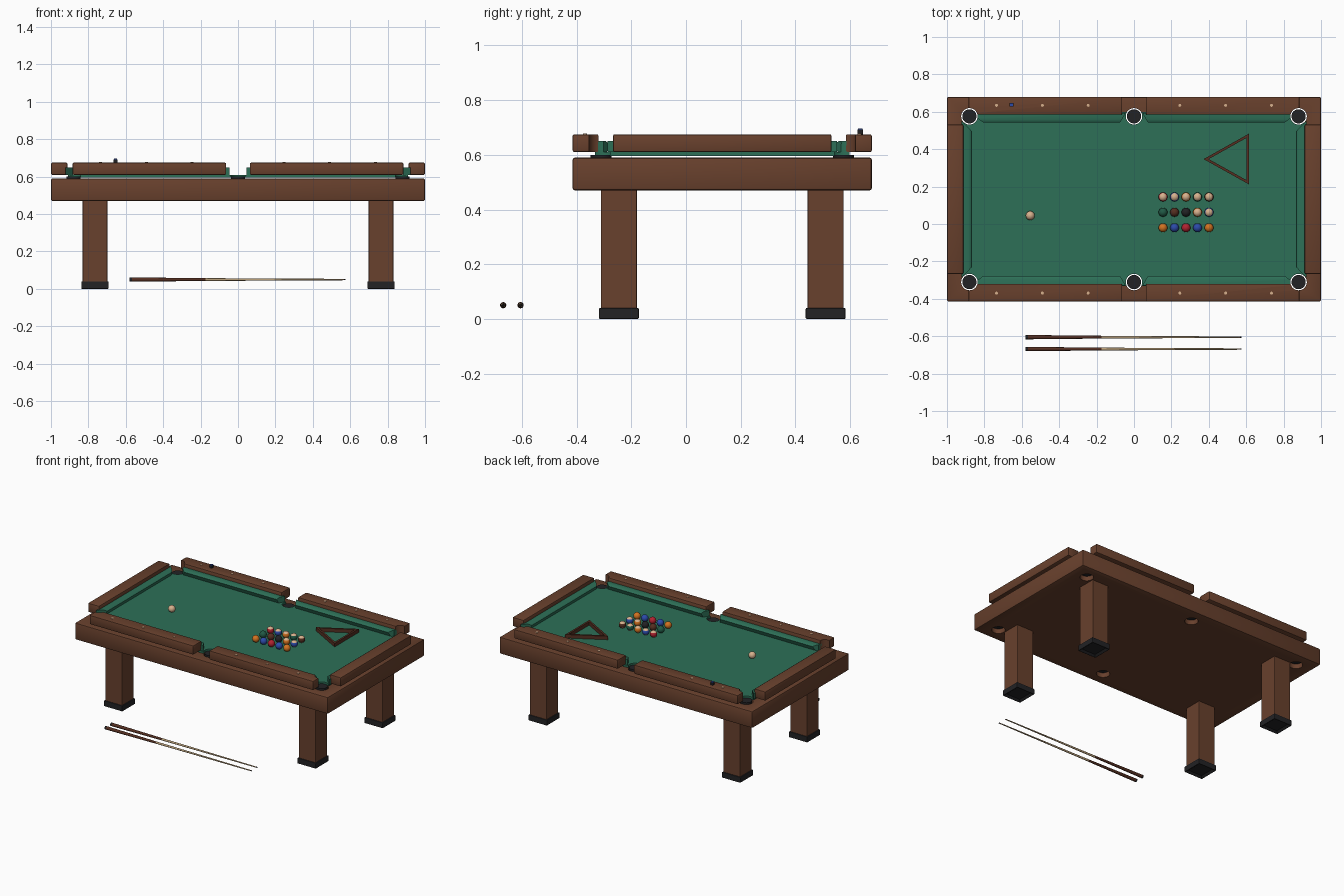
import bpy, bmesh, math
from mathutils import Vector, Matrix

if "Cube" in bpy.data.objects:
    bpy.data.objects.remove(bpy.data.objects["Cube"])


def material(name, r, g, b):
    m = bpy.data.materials.new(name)
    m.use_nodes = True
    m.diffuse_color = (r, g, b, 1)
    m.node_tree.nodes["Principled BSDF"].inputs["Base Color"].default_value = (r, g, b, 1)
    return m


WOOD = material("walnut wood", 0.14, 0.052, 0.026)
CLOTH = material("green cloth", 0.026, 0.16, 0.095)
BLACK = material("black", 0.016, 0.016, 0.018)
IVORY = material("ivory", 0.68, 0.44, 0.27)
ORANGE = material("orange", 0.65, 0.17, 0.015)
BLUE = material("blue", 0.025, 0.07, 0.4)
RED = material("red", 0.45, 0.016, 0.03)
GREEN = material("dark green", 0.015, 0.1, 0.06)
BROWN = material("dark brown", 0.09, 0.028, 0.015)
MAPLE = material("maple", 0.5, 0.36, 0.2)

CY = 0.1325          # table centre in y
BED_TOP = 0.61


def finish(name, bm, *mats):
    mesh = bpy.data.meshes.new(name)
    bmesh.ops.recalc_face_normals(bm, faces=bm.faces)
    bm.to_mesh(mesh)
    bm.free()
    for m in mats:
        mesh.materials.append(m)
    ob = bpy.data.objects.new(name, mesh)
    bpy.context.scene.collection.objects.link(ob)
    return ob


def activate(ob):
    bpy.ops.object.select_all(action='DESELECT')
    ob.select_set(True)
    bpy.context.view_layer.objects.active = ob


def smooth(ob):
    activate(ob)
    bpy.ops.object.shade_smooth_by_angle(angle=math.radians(40))
    return ob


def box(name, lo, hi, mat, bevel=0):
    bm = bmesh.new()
    lo, hi = Vector(lo), Vector(hi)
    size = Matrix.Diagonal((*(hi - lo), 1))
    bmesh.ops.create_cube(bm, size=1, matrix=Matrix.Translation((lo + hi) / 2) @ size)
    if bevel:
        bmesh.ops.bevel(bm, geom=bm.edges[:], offset=bevel, segments=2,
                        profile=0.5, affect='EDGES')
    return finish(name, bm, mat)


def add_cylinder(bm, x, y, z0, z1, radius, sides=32):
    bmesh.ops.create_cone(bm, cap_ends=True, segments=sides, radius1=radius, radius2=radius,
                          depth=z1 - z0, matrix=Matrix.Translation((x, y, (z0 + z1) / 2)))


# Cabinet, slate bed and rails
table = [
    box("cabinet", (-1, CY - 0.5475, 0.47), (1, CY + 0.5475, 0.59), WOOD, 0.009),
    box("cloth_bed", (-0.91, CY - 0.465, 0.595), (0.91, CY + 0.465, BED_TOP), CLOTH),
]
for side, sx in (("left", 1), ("right", -1)):
    x0, x1 = sorted((sx * 0.912, sx))
    table.append(box(side + "_end_rail", (x0, CY - 0.4, BED_TOP), (x1, CY + 0.4, 0.675), WOOD, 0.007))
    for end, sy in (("front", -1), ("back", 1)):
        x0, x1 = sorted((sx * 0.063, sx * 0.885))
        y0, y1 = sorted((CY + sy * 0.452, CY + sy * 0.5475))
        table.append(box(f"{end}_{side}_rail", (x0, y0, BED_TOP), (x1, y1, 0.675), WOOD, 0.007))

# Cushions: profile of (distance inward from rail, height, end taper 0..1)
PROFILE = [(-0.01, BED_TOP, 0), (-0.01, 0.65, 0), (0.026, 0.65, 0.65),
           (0.042, 0.638, 1), (0.03, BED_TOP, 0.75)]


def cushion(name, a0, a1, taper0, taper1, place):
    bm = bmesh.new()
    rings = [[bm.verts.new(place(a0 + taper0 * t, d, z)) for d, z, t in PROFILE],
             [bm.verts.new(place(a1 - taper1 * t, d, z)) for d, z, t in PROFILE]]
    n = len(PROFILE)
    for i in range(n):
        j = (i + 1) % n
        bm.faces.new((rings[0][i], rings[0][j], rings[1][j], rings[1][i]))
    bm.faces.new(rings[0])
    bm.faces.new(rings[1])
    return finish(name, bm, CLOTH)


for side, sx in (("left", 1), ("right", -1)):
    table.append(cushion(side + "_end_cushion", CY - 0.42, CY + 0.42, 0.055, 0.055,
                         lambda a, d, z: (sx * (0.912 - d), a, z)))
    for end, sy in (("front", -1), ("back", 1)):
        table.append(cushion(f"{end}_{side}_cushion", 0.045, 0.87, 0.03, 0.065,
                             lambda a, d, z: (sx * a, CY + sy * (0.452 - d), z)))

# Pocket holes cut through the table, with dark cups inside
POCKETS = [(x, CY + s * 0.443) for x in (-0.88, 0, 0.88) for s in (-1, 1)]
bm = bmesh.new()
for x, y in POCKETS:
    add_cylinder(bm, x, y, 0.4, 0.8, 0.044)
cutter = finish("pocket_cutter", bm, WOOD)
cutter.hide_render = True
for ob in table:
    mod = ob.modifiers.new("pockets", 'BOOLEAN')
    mod.operation = 'DIFFERENCE'
    mod.solver = 'EXACT'
    mod.object = cutter
    activate(ob)
    bpy.ops.object.modifier_apply(modifier=mod.name)
    smooth(ob)
bpy.data.objects.remove(cutter)
bm = bmesh.new()
for x, y in POCKETS:
    add_cylinder(bm, x, y, 0.5, 0.6, 0.038)
smooth(finish("pocket_cups", bm, BLACK))

# Legs with recessed black feet
for side, sx in (("left", 1), ("right", -1)):
    for end, sy in (("front", -1), ("back", 1)):
        x, y = sx * 0.765, CY + sy * 0.378
        box(f"{end}_{side}_leg", (x - 0.066, y - 0.066, 0.035), (x + 0.066, y + 0.066, 0.475), WOOD, 0.004)
        foot = box(f"{end}_{side}_foot", (x - 0.073, y - 0.073, 0), (x + 0.073, y + 0.073, 0.04), BLACK, 0.004)
        bm = bmesh.new()
        bm.from_mesh(foot.data)
        base = min(bm.faces, key=lambda f: f.calc_center_median().z)
        bmesh.ops.inset_region(bm, faces=[base], thickness=0.02)
        bmesh.ops.translate(bm, verts=base.verts, vec=(0, 0, 0.012))
        bm.to_mesh(foot.data)
        bm.free()

# Sight dots on the long rails
bm = bmesh.new()
for i in (-3, -2, -1, 1, 2, 3):
    for s in (-1, 1):
        add_cylinder(bm, i * 0.245, CY + s * 0.502, 0.67, 0.678, 0.008, 16)
finish("rail_sights", bm, IVORY)

# Chalk cube
box("chalk_block", (-0.665, 0.627, 0.675), (-0.645, 0.647, 0.692), BLACK, 0.001)
box("chalk_top", (-0.663, 0.629, 0.692), (-0.647, 0.645, 0.697), BLUE)


# Balls: striped ones have a coloured band round an ivory ball
def ball(name, x, y, mat, striped=False):
    bm = bmesh.new()
    r = 0.024
    bmesh.ops.create_uvsphere(bm, u_segments=24, v_segments=16, radius=r)
    for f in bm.faces:
        f.material_index = int(striped and abs(f.calc_center_median().z) > r * 0.5)
    ob = smooth(finish(name, bm, mat, IVORY))
    ob.location = (x, y, BED_TOP + r)


SOLIDS = [ORANGE, BLUE, RED, BLUE, ORANGE, GREEN, BROWN, BLACK]
for i in range(15):
    ball(f"ball_{i + 1}", 0.155 + i % 5 * 0.0615, -0.02 + i // 5 * 0.0825,
         SOLIDS[i if i < 8 else i - 8], i >= 8)
ball("cue_ball", -0.555, 0.045, IVORY)

# Triangular rack
corners = [Vector(c) for c in ((0.372, 0.347), (0.616, 0.484), (0.616, 0.211))]
centre = sum(corners, Vector((0, 0))) / 3
bm = bmesh.new()
loops = [[bm.verts.new((*(centre + (c - centre) * k), z)) for c in corners]
         for k, z in ((1, BED_TOP), (1, 0.635), (0.83, 0.635), (0.83, BED_TOP))]
for i in range(4):
    for j in range(3):
        a, b = loops[i], loops[(i + 1) % 4]
        bm.faces.new((a[j], a[(j + 1) % 3], b[(j + 1) % 3], b[j]))
rack = finish("rack", bm, BROWN)

# Cues lying beside the table: (x, radius, material of the section that follows)
SECTIONS = [(-0.58, 0.0115, 0), (-0.568, 0.0115, 1), (-0.175, 0.0075, 2),
            (0.555, 0.0038, 3), (0.567, 0.0036, 0), (0.575, 0.0034, 0)]
for name, y in (("inner_cue", -0.605), ("outer_cue", -0.6685)):
    bm = bmesh.new()
    rings = []
    for x, r, m in SECTIONS:
        rings.append([bm.verts.new((x, y + r * math.cos(k * math.tau / 16),
                                    0.05 + r * math.sin(k * math.tau / 16))) for k in range(16)])
    for a, b, (x, r, m) in zip(rings, rings[1:], SECTIONS):
        for k in range(16):
            bm.faces.new((a[k], a[k - 1], b[k - 1], b[k])).material_index = m
    bm.faces.new(rings[0])
    bm.faces.new(rings[-1])
    smooth(finish(name, bm, BLACK, BROWN, MAPLE, IVORY))
